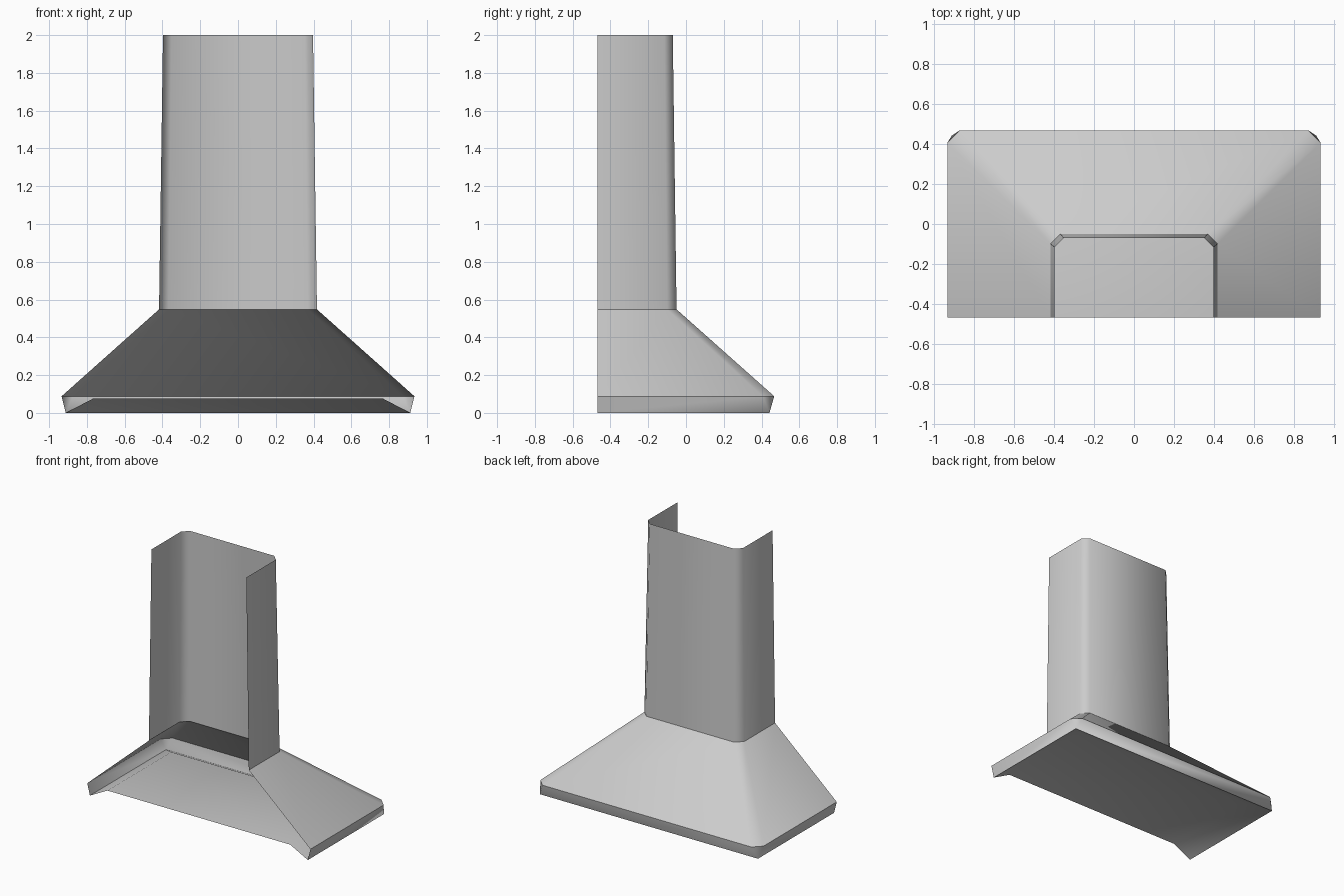
import bpy
import bmesh
import math

cube = bpy.data.objects.get("Cube")
if cube:
    bpy.data.objects.remove(cube, do_unlink=True)

# Brushed steel finish
STEEL = (0.6, 0.6, 0.6, 1)
steel = bpy.data.materials.new("brushed_steel")
steel.use_nodes = True
steel.diffuse_color = STEEL
steel.node_tree.nodes["Principled BSDF"].inputs["Base Color"].default_value = STEEL

WALL_Y = -0.468  # open side that sits against the wall


def u_profile(half, edge, z, chamfer):
    """Three-sided outline with chamfered corners, open at the wall."""
    side = [(half, WALL_Y, z), (half, edge - chamfer, z), (half - chamfer, edge, z)]
    return side + [(-x, y, h) for x, y, h in reversed(side)]


def shell(name, levels, cap=False):
    """Loft thin sheet metal between outlines; optionally close the last one."""
    bm = bmesh.new()
    rings = [[bm.verts.new(p) for p in u_profile(*lv)] for lv in levels]
    for a, b in zip(rings, rings[1:]):
        for i in range(len(a) - 1):
            bm.faces.new((a[i], a[i + 1], b[i + 1], b[i]))
    if cap:
        bm.faces.new(list(reversed(rings[-1])) if levels[-1][2] < levels[0][2] else rings[-1])
    # Sharp corners have zero chamfer, so their doubled points are merged
    bmesh.ops.remove_doubles(bm, verts=bm.verts[:], dist=0.0005)
    mesh = bpy.data.meshes.new(name)
    bm.to_mesh(mesh)
    bm.free()
    obj = bpy.data.objects.new(name, mesh)
    bpy.context.collection.objects.link(obj)
    mesh.materials.append(steel)
    bpy.ops.object.select_all(action="DESELECT")
    obj.select_set(True)
    bpy.context.view_layer.objects.active = obj
    bpy.ops.object.shade_smooth_by_angle(angle=math.radians(50))
    return obj


# Outline levels: half width, front edge, height, corner chamfer
chimney_top = (0.397, -0.07, 2.0, 0.045)
chimney_base = (0.418, -0.05, 0.548, 0.05)
rim_top = (0.934, 0.467, 0.088, 0.06)
rim_bottom = (0.912, 0.442, 0.0, 0.0)
tray_edge = (0.765, 0.295, 0.077, 0.0)

shell("chimney", [chimney_base, chimney_top])
shell("canopy", [rim_top, chimney_base])
shell("rim", [rim_bottom, rim_top])

# Recessed filter tray under the canopy, facing down
tray = shell("filter_tray", [rim_bottom, tray_edge], cap=True)
tray.data.flip_normals()
